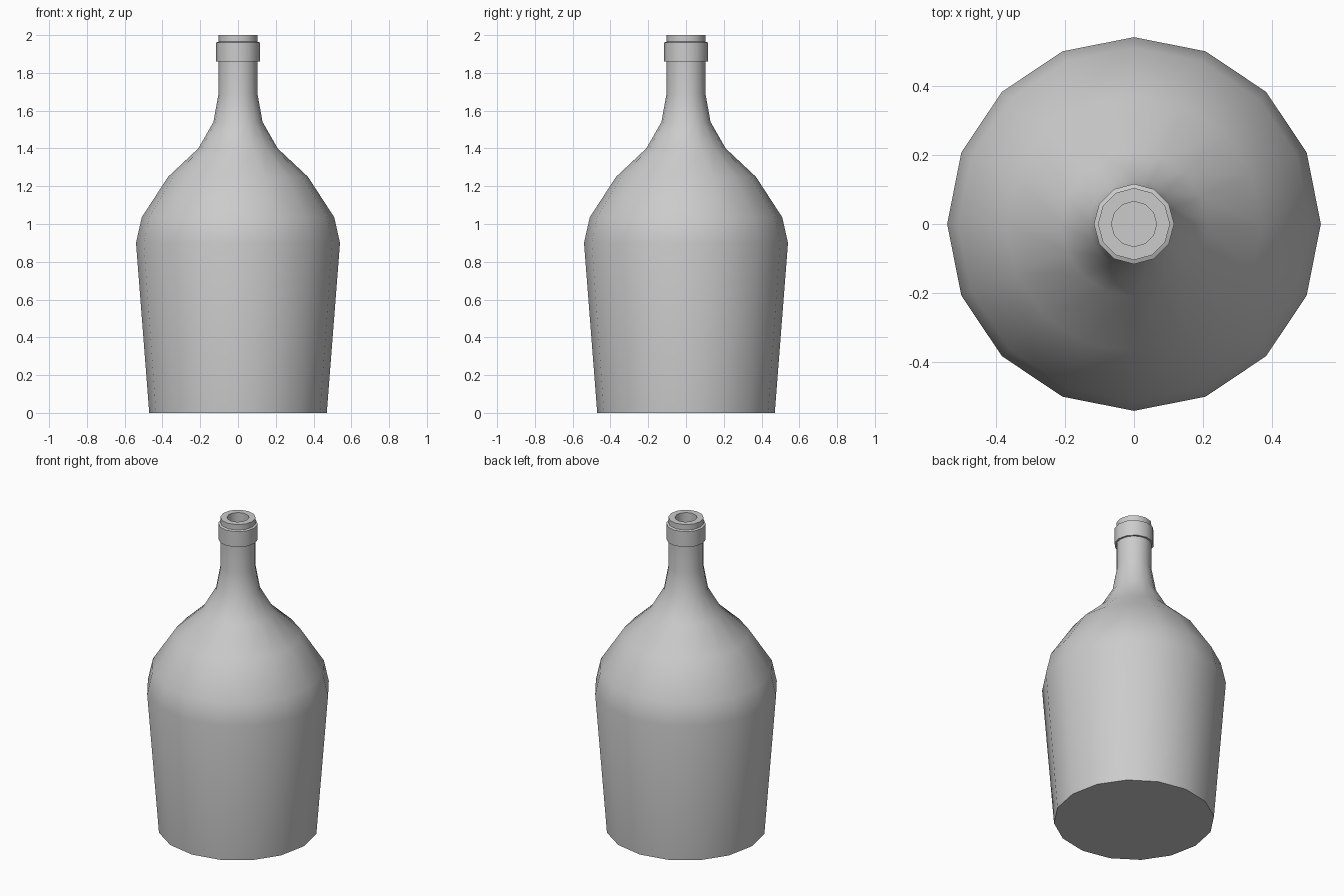
import bpy, bmesh, math

cube = bpy.data.objects.get("Cube")
if cube:
    bpy.data.objects.remove(cube)

# Single flat grey for the whole bottle
grey = bpy.data.materials.new("pale_grey")
grey.use_nodes = True
colour = (0.6, 0.6, 0.6, 1)
grey.diffuse_color = colour
grey.node_tree.nodes["Principled BSDF"].inputs["Base Color"].default_value = colour


def lathe(name, profile, sides, cap_start=False, cap_end=False):
    """Spin a (radius, height) profile around z, optionally capping its ends."""
    bm = bmesh.new()
    rings = []
    for r, z in profile:
        angles = [2 * math.pi * i / sides for i in range(sides)]
        rings.append([bm.verts.new((r * math.cos(a), r * math.sin(a), z)) for a in angles])
    for low, high in zip(rings, rings[1:]):
        for i in range(sides):
            j = (i + 1) % sides
            bm.faces.new((low[i], low[j], high[j], high[i]))
    if cap_start:
        bm.faces.new(rings[0][::-1])
    if cap_end:
        bm.faces.new(rings[-1])
    mesh = bpy.data.meshes.new(name)
    bm.to_mesh(mesh)
    bm.free()
    mesh.materials.append(grey)
    obj = bpy.data.objects.new(name, mesh)
    bpy.context.collection.objects.link(obj)
    bpy.ops.object.select_all(action='DESELECT')
    obj.select_set(True)
    bpy.context.view_layer.objects.active = obj
    bpy.ops.object.shade_smooth_by_angle(angle=math.radians(40))
    return obj


# Bottle body: tapered base, rounded shoulder, slim neck
lathe("bottle_body", [
    (0.47, 0), (0.54, 0.9), (0.51, 1.035), (0.37, 1.25),
    (0.21, 1.4), (0.13, 1.54), (0.103, 1.69), (0.103, 1.87),
], 16, cap_start=True)

# Mouth: raised collar, flat lip and hollow bore
lathe("bottle_mouth", [
    (0.1, 1.86), (0.116, 1.86), (0.116, 1.96), (0.104, 1.965),
    (0.104, 2), (0.065, 2), (0.065, 1.88),
], 12, cap_end=True)
